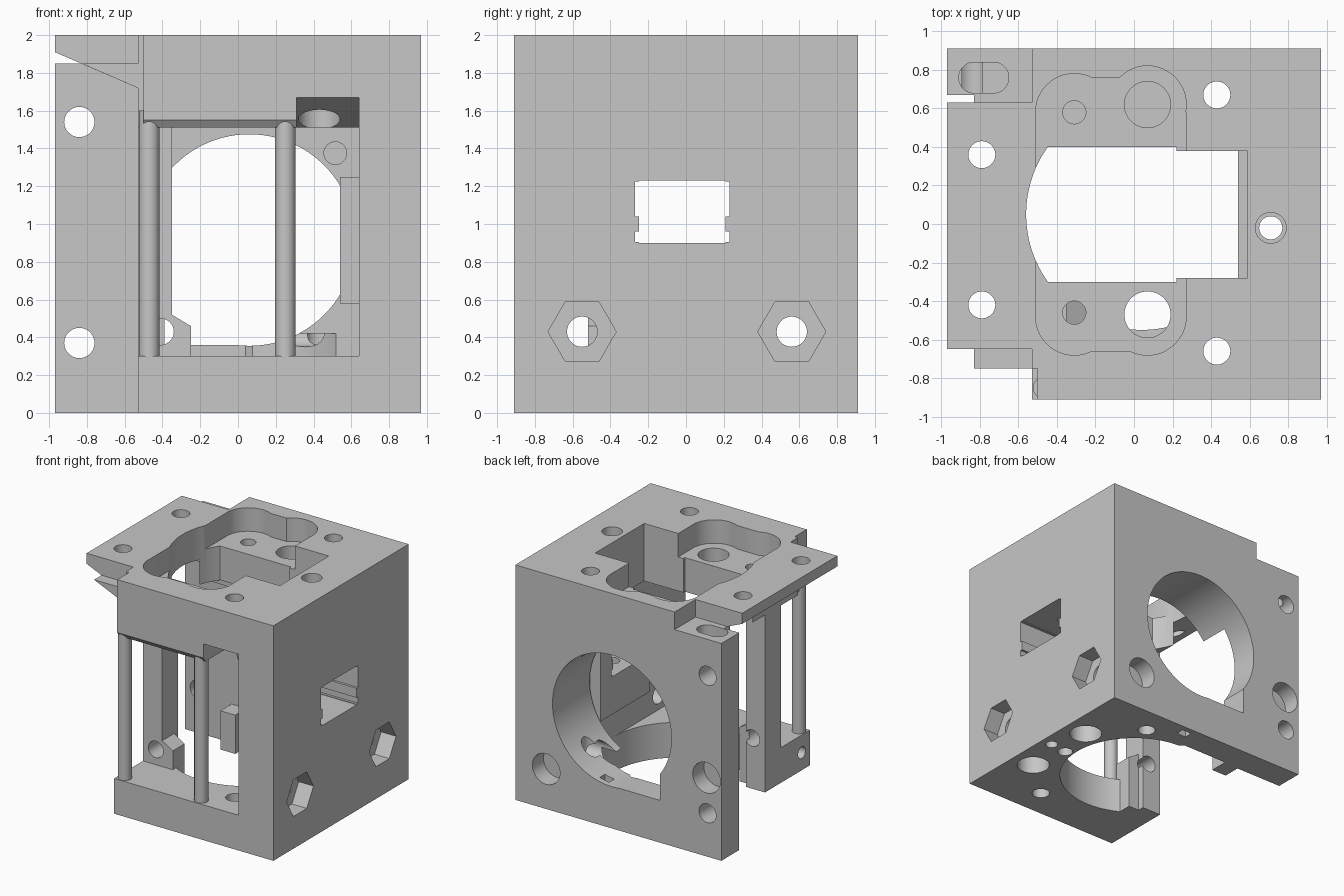
import bpy, bmesh
from math import sin, cos, pi, sqrt, atan2

old = bpy.data.objects.get("Cube")
if old:
    bpy.data.objects.remove(old, do_unlink=True)

grey = bpy.data.materials.new("matte_grey")
grey.use_nodes = True
grey.diffuse_color = (0.57, 0.57, 0.57, 1)
grey.node_tree.nodes["Principled BSDF"].inputs["Base Color"].default_value = (0.57, 0.57, 0.57, 1)

PLACE = {"x": lambda a, b, c: (c, a, b),
         "y": lambda a, b, c: (a, c, b),
         "z": lambda a, b, c: (a, b, c)}


def prism(name, points, axis, lo, hi):
    """Extrude a flat outline along an axis."""
    bm = bmesh.new()
    place = PLACE[axis]
    low = [bm.verts.new(place(a, b, lo)) for a, b in points]
    top = [bm.verts.new(place(a, b, hi)) for a, b in points]
    bm.faces.new(low)
    bm.faces.new(top)
    n = len(points)
    for i in range(n):
        j = (i + 1) % n
        bm.faces.new((low[i], low[j], top[j], top[i]))
    bmesh.ops.recalc_face_normals(bm, faces=bm.faces)
    mesh = bpy.data.meshes.new(name)
    bm.to_mesh(mesh)
    bm.free()
    mesh.materials.append(grey)
    obj = bpy.data.objects.new(name, mesh)
    bpy.context.collection.objects.link(obj)
    return obj


def box(name, x, y, z):
    return prism(name, [(x[0], y[0]), (x[1], y[0]), (x[1], y[1]), (x[0], y[1])], "z", *z)


def ring(a, b, r, n=48):
    return [(a + r * cos(2 * pi * i / n), b + r * sin(2 * pi * i / n)) for i in range(n)]


def combine(tool, operation):
    mod = body.modifiers.new("shape", "BOOLEAN")
    mod.operation = operation
    mod.solver = "EXACT"
    mod.object = tool
    bpy.context.view_layer.objects.active = body
    bpy.ops.object.modifier_apply(modifier=mod.name)
    bpy.data.objects.remove(tool, do_unlink=True)


def add(tool):
    combine(tool, "UNION")


def cut(tool):
    combine(tool, "DIFFERENCE")


def cut_box(x, y, z):
    cut(box("cutter", x, y, z))


def drill(axis, a, b, r, lo, hi, n=48):
    cut(prism("cutter", ring(a, b, r, n), axis, lo, hi))


# Main block, rear flange and tapered top flange
body = box("housing", (-0.53, 0.97), (-0.91, 0.91), (0, 2))
add(box("rear_flange", (-0.97, -0.45), (0.67, 0.91), (0, 1.85)))
add(prism("top_flange", [(-0.97, 2), (-0.97, 1.91), (-0.53, 1.72), (-0.45, 1.72), (-0.45, 2)],
          "y", -0.65, 0.63))
add(prism("flange_gusset", [(-0.83, 1.85), (-0.53, 1.72), (-0.45, 1.72), (-0.45, 1.85)],
          "y", -0.75, 0.69))

# Inner chamber, open to the front and one side
cut_box((-0.6, 0.64), (-1, 0.41), (0.3, 1.51))
cut(prism("cutter", [(-1, 1.4), (-1, 1.55), (-0.91, 1.55), (-0.8, 1.4)], "x", -0.6, 0.31))
cut(prism("cutter", [(-1, 1.4), (-1, 1.67), (-0.91, 1.67), (-0.5, 1.48), (-0.5, 1.4)], "x", 0.31, 0.64))
cut_box((-0.6, -0.5), (-1, -0.75), (1.4, 2.1))

# Large round rear port with its square lower corner
drill("y", 0.06, 0.915, 0.56, 0.3, 1, 96)
cut_box((-0.39, 0.06), (0.3, 1), (0.36, 0.8))
cut_box((-0.6, -0.39), (0.3, 0.67), (0.33, 1.47))

# Round well through the floor, reaching the rear wall and the open side
drill("z", 0.04, 0.05, 0.6, -0.1, 0.42, 96)
cut(prism("cutter", [(-0.39, 0.2), (0.2, 0.2), (0.2, 0.54), (0.04, 0.68), (-0.39, 0.68)], "z", -0.1, 0.5))
cut_box((-0.6, -0.3), (-0.35, 0.52), (-0.1, 0.4))

# Raised window surround on the inner wall
add(box("window_surround", (0.54, 0.7), (-0.28, 0.38), (0.58, 1.25)))

# Central opening through the top, rounded on one side
cx, cy, r = 0.04, 0.05, 0.6
half = atan2(0.35, sqrt(r * r - 0.35 ** 2))
outline = [(cx + r * cos(pi - half + 2 * half * i / 24), cy + r * sin(pi - half + 2 * half * i / 24))
           for i in range(25)]
outline += [(0.22, -0.3), (0.22, -0.28), (0.53, -0.28), (0.53, 0.38), (0.22, 0.38), (0.22, 0.4)]
cut(prism("cutter", outline, "z", 0.9, 2.2))
cut_box((0.4, 0.59), (-0.28, 0.38), (1.25, 2.1))

# Lobed pocket in the top
cut_box((-0.51, 0.27), (-0.47, 0.58), (1.8, 2.1))
cut_box((-0.31, 0.07), (-0.66, 0.76), (1.8, 2.1))
for x, y in ((-0.31, 0.58), (0.07, 0.62), (-0.31, -0.48), (0.07, -0.48)):
    drill("z", x, y, 0.201, 1.8, 2.1)

# Vertical holes: pocket floor, top flange, long bolts, underside
for y, depth in ((0.62, 1.55), (-0.47, 1.4)):
    drill("z", 0.07, y, 0.12, depth, 1.9)
for y, depth in ((0.58, 1.55), (-0.46, 1.4)):
    drill("z", -0.31, y, 0.06, depth, 1.9)
for y in (0.36, -0.42):
    drill("z", -0.79, y, 0.07, 1.6, 2.1)
for y in (0.67, -0.66):
    drill("z", 0.43, y, 0.07, -0.1, 2.1)
drill("z", 0.43, -0.66, 0.11, 1.4, 1.75)
drill("z", 0.71, -0.02, 0.06, -0.1, 2.1)
drill("z", 0.71, -0.02, 0.08, 1.9, 2.1)
for y in (0.31, -0.35):
    drill("z", 0.77, y, 0.13, -0.1, 0.25)
drill("z", 0.87, 0, 0.05, -0.1, 0.2)
cut_box((0.12, 0.21), (0.79, 0.86), (-0.1, 0.5))

# Rear holes and the slot on the flange shoulder
for z in (0.37, 1.54):
    drill("y", -0.84, z, 0.08, 0.5, 1)
for x, z in ((0.68, 0.34), (-0.83, 0.67)):
    drill("y", x, z, 0.13, 0.76, 1)
drill("y", 0.515, 1.375, 0.06, 0.3, 0.5)
slot = [(-0.78 + (0.05 if cos(t) > 0 else -0.05) + 0.08 * cos(t), 0.76 + 0.08 * sin(t))
        for t in [2 * pi * (i + 0.5) / 32 for i in range(32)]]
cut(prism("cutter", slot, "z", 1.6, 2.1))

# Side window and hexagonal nut traps with cross bolts
cut_box((0.45, 1.1), (-0.25, 0.21), (0.9, 1.23))
for z in ((0.905, 0.96), (1.04, 1.225)):
    cut_box((0.45, 1.1), (-0.27, 0.23), z)
for y in (-0.55, 0.56):
    drill("x", y, 0.43, 0.18, 0.83, 1.1, 6)
    drill("x", y, 0.43, 0.08, 0.2, 1.1)

# Side column with a chamfered foot, bored front to back
add(box("column", (-0.53, -0.35), (-0.52, -0.305), (0, 1.75)))
add(prism("column_foot", [(-0.53, 0), (-0.25, 0), (-0.25, 0.46), (-0.35, 0.52), (-0.53, 0.52)],
          "y", -0.52, -0.36))
drill("y", -0.41, 0.43, 0.07, -0.6, -0.2)
drill("x", -0.8, 0.15, 0.05, -0.6, -0.3)

# Front guide rods
rods = [prism(name, ring(x, -0.85, 0.055, 32), "z", 0.28, 1.6)
        for name, x in (("guide_rod_right", -0.47), ("guide_rod_left", 0.25))]

# Smooth curved walls, keep hard edges
bpy.ops.object.select_all(action="DESELECT")
for obj in [body] + rods:
    obj.select_set(True)
bpy.context.view_layer.objects.active = body
bpy.ops.object.shade_smooth_by_angle(angle=0.5)
